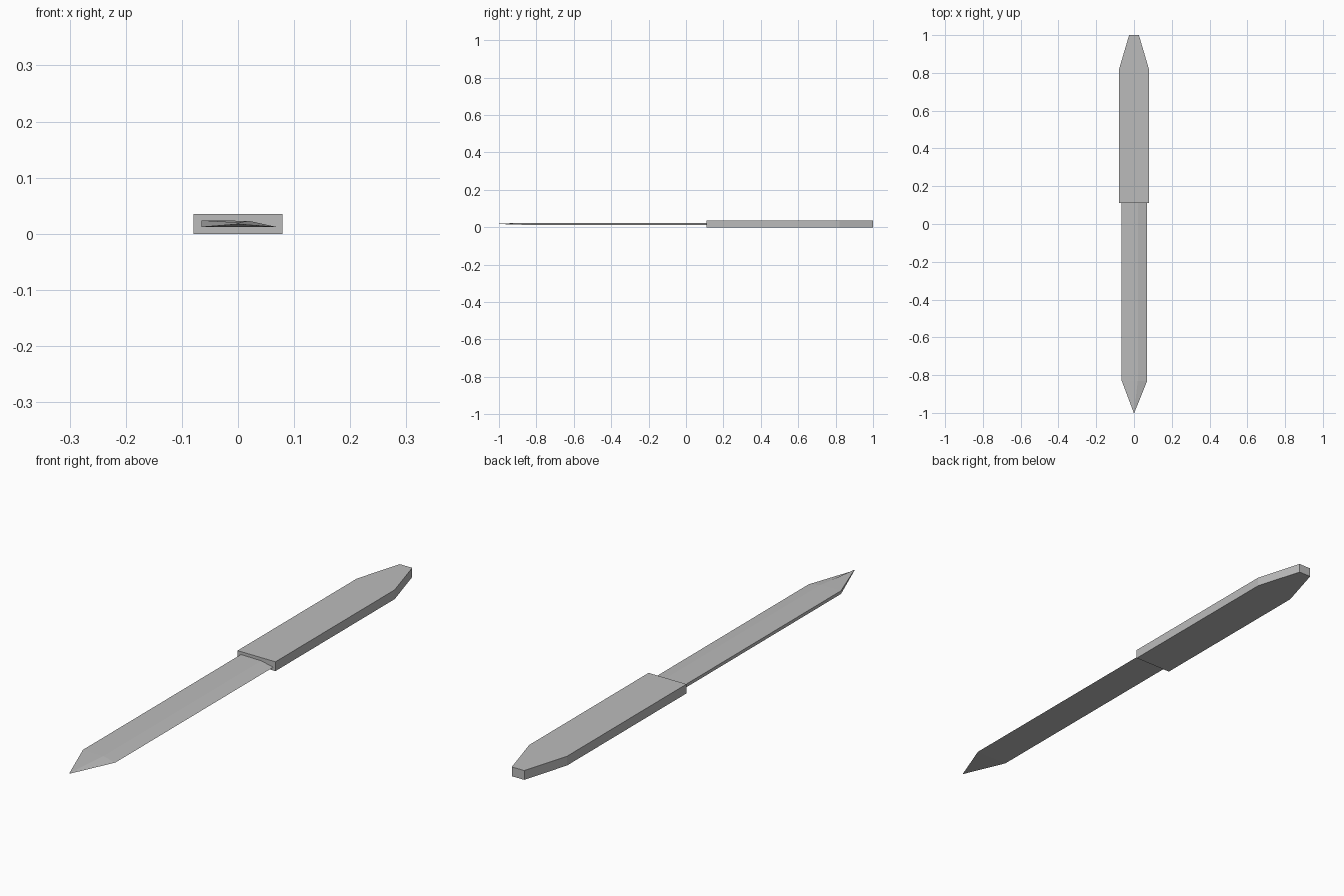
import bpy
import bmesh

cube = bpy.data.objects.get("Cube")
if cube:
    bpy.data.objects.remove(cube, do_unlink=True)

# Single plain grey
grey = bpy.data.materials.new("plain_grey")
grey.use_nodes = True
colour = (0.5, 0.5, 0.5, 1.0)
grey.diffuse_color = colour
grey.node_tree.nodes["Principled BSDF"].inputs["Base Color"].default_value = colour


def loft(name, sections):
    """Bridge matching closed sections and cap both ends."""
    bm = bmesh.new()
    rings = [[bm.verts.new(p) for p in section] for section in sections]
    count = len(rings[0])
    for a, b in zip(rings, rings[1:]):
        for i in range(count):
            j = (i + 1) % count
            bm.faces.new((a[i], a[j], b[j], b[i]))
    bm.faces.new(rings[0])
    bm.faces.new(rings[-1])
    bmesh.ops.remove_doubles(bm, verts=bm.verts, dist=0.0001)
    bmesh.ops.recalc_face_normals(bm, faces=bm.faces)
    mesh = bpy.data.meshes.new(name)
    bm.to_mesh(mesh)
    bm.free()
    mesh.materials.append(grey)
    obj = bpy.data.objects.new(name, mesh)
    bpy.context.collection.objects.link(obj)
    return obj


# Handle: flat bar tapering to a blunt butt
outline = [(0.079, 0.11), (0.079, 0.82), (0.026, 1.0)]
outline += [(-x, y) for x, y in reversed(outline)]
loft("handle", [[(x, y, z) for x, y in outline] for z in (0.0, 0.035)])

# Blade: thick spine on the right, low ridge, sharp edge on the left
profile = [(-0.065, 0.012), (-0.065, 0.024), (0.02, 0.023), (0.07, 0.012)]


def blade_section(y, width, height, tip_z=0.019):
    return [(x * width, y, tip_z + (z - tip_z) * height) for x, z in profile]


loft("blade", [blade_section(0.14, 1, 1),
               blade_section(-0.83, 1, 1),
               blade_section(-1.0, 0.02, 0.25)])
